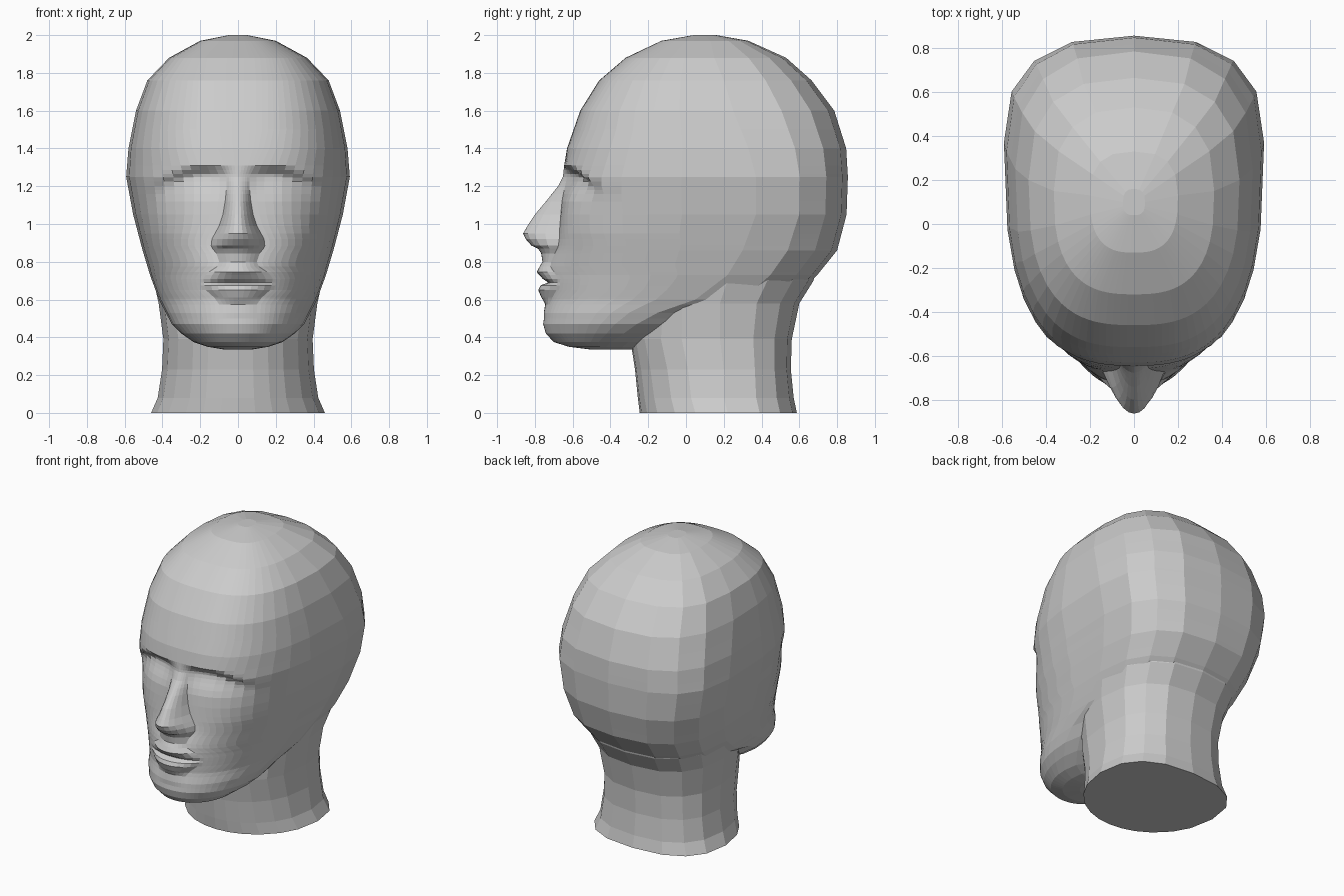
import bpy, bmesh
from math import sin, cos, radians, exp

if "Cube" in bpy.data.objects:
    bpy.data.objects.remove(bpy.data.objects["Cube"])

# Head outline: z, half width, front y, y of widest point, back y
HEAD = [
    (.335, .07, -.50, -.40, -.27), (.350, .16, -.62, -.42, -.24),
    (.375, .235, -.70, -.40, -.20), (.42, .30, -.742, -.33, -.10),
    (.47, .35, -.756, -.26, .0), (.53, .382, -.748, -.15, .08),
    (.60, .418, -.725, .05, .57), (.73, .466, -.70, .22, .695),
    (.86, .505, -.685, .30, .80), (1.05, .555, -.665, .37, .85),
    (1.25, .592, -.655, .37, .857), (1.40, .58, -.63, .33, .848),
    (1.60, .54, -.56, .25, .785), (1.76, .48, -.46, .20, .665),
    (1.88, .365, -.32, .15, .53), (1.97, .20, -.13, .13, .33),
    (2.0, .05, .04, .10, .16)]
# Lips and nose: z, total forward height, half width
FEATURES = [
    (.42, 0, .10), (.50, 0, .10), (.575, .012, .10), (.61, .042, .125), (.65, .067, .17),
    (.675, .06, .188), (.69, .022, .195), (.71, .055, .19), (.745, .092, .155),
    (.775, .08, .11), (.80, .068, .10), (.845, .08, .115), (.87, .10, .135),
    (.885, .135, .142), (.92, .17, .138), (.95, .187, .122), (.99, .168, .10),
    (1.05, .135, .08), (1.12, .08, .068), (1.20, .022, .06), (1.25, 0, .06), (1.45, 0, .16)]
NECK = [
    (0, .46, -.245, .22, .587), (.08, .425, -.255, .20, .57),
    (.23, .402, -.27, .20, .555), (.39, .395, -.295, .18, .56),
    (.58, .42, -.26, .18, .60), (.70, .447, -.15, .22, .675), (.82, .45, .05, .25, .70)]


def sample(table, z):
    """Linear interpolation of a table keyed by its first column."""
    if z <= table[0][0]:
        return table[0][1:]
    for a, b in zip(table, table[1:]):
        if z <= b[0]:
            t = (z - a[0]) / (b[0] - a[0])
            return [p + (q - p) * t for p, q in zip(a[1:], b[1:])]
    return table[-1][1:]


def ring(row, fractions, nf, nb, shape=None):
    """Mirrored rounded section, dense in front and coarse behind."""
    z, w, front, yc, back = row
    half = [(s * w, yc - (yc - front) * max(0, 1 - s ** nf) ** (1 / nf)) for s in fractions]
    for deg in (22.5, 45, 67.5):
        a = radians(deg)
        half.append((w * cos(a) ** (2 / nb), yc + (back - yc) * sin(a) ** (2 / nb)))
    half.append((0, back))
    if shape:
        half = [(x, y + shape(x, z) if y < yc - .05 else y) for x, y in half]
    pts = half + [(-x, y) for x, y in half[-2:0:-1]]
    return [(x, y, z) for x, y in pts]


def loft(name, rings):
    bm = bmesh.new()
    loops = [[bm.verts.new(p) for p in r] for r in rings]
    for a, b in zip(loops, loops[1:]):
        for i in range(len(a)):
            j = (i + 1) % len(a)
            bm.faces.new((a[i], a[j], b[j], b[i]))
    bm.faces.new(loops[0][::-1])
    bm.faces.new(loops[-1])
    bmesh.ops.recalc_face_normals(bm, faces=bm.faces)
    me = bpy.data.meshes.new(name)
    bm.to_mesh(me)
    bm.free()
    ob = bpy.data.objects.new(name, me)
    bpy.context.collection.objects.link(ob)
    return ob


def face_shape(x, z):
    """Depth offset for nose, lips, muzzle and eye sockets."""
    dy = 0
    if .5 < z < 1.25:
        h, wd = sample(FEATURES, z)
        muzzle = .045 * exp(-((z - .75) / .11) ** 2)
        dy -= muzzle * exp(-(x / .2) ** 2)
        dy -= (h - muzzle) * max(0, 1 - (x / wd) ** 2.2)
    t = 1.31 - 1.8 * max(0, x - .2) ** 2 - z
    if t > 0:
        drop = min(1, t / .05) * exp(-(max(0, t - .05) / .10) ** 2)
        dy += .058 * drop * exp(-((x - .235) / .18) ** 4)
    return dy


def columns(z, w):
    """Width fractions that follow the edge of the nose and lips."""
    edge = min(sample(FEATURES, z)[1] / w, .4)
    inner = [edge * i / 5 for i in range(5)]
    outer = [0, .07, .15, .24, .33, .43, .53, .63, .73, .83, .91, .97, 1]
    return inner + [edge + (1 - edge) * t for t in outer]


# Head: fine rings through the face, coarse rings over the cranium
levels = sorted({r[0] for r in HEAD} | {f[0] for f in FEATURES[:-1]}
                | {1.16, 1.18, 1.225, 1.245, 1.265, 1.285, 1.31, 1.50})
head = loft("head", [
    ring((z, *sample(HEAD, z)), columns(z, sample(HEAD, z)[0]),
         min(2.75, 2.1 + max(0, z - .45) * 1.3), 2.6, face_shape)
    for z in levels])

# Neck column, merged under the jaw and skull
neck = loft("neck", [
    ring(r, [0, .2, .4, .6, .8, .93, 1], 2.0 + .6 * r[0], 2.5) for r in NECK])
mod = head.modifiers.new("join_neck", "BOOLEAN")
mod.operation = "UNION"
mod.solver = "EXACT"
mod.object = neck
bpy.context.view_layer.objects.active = head
head.select_set(True)
bpy.ops.object.modifier_apply(modifier=mod.name)
bpy.data.objects.remove(neck)
